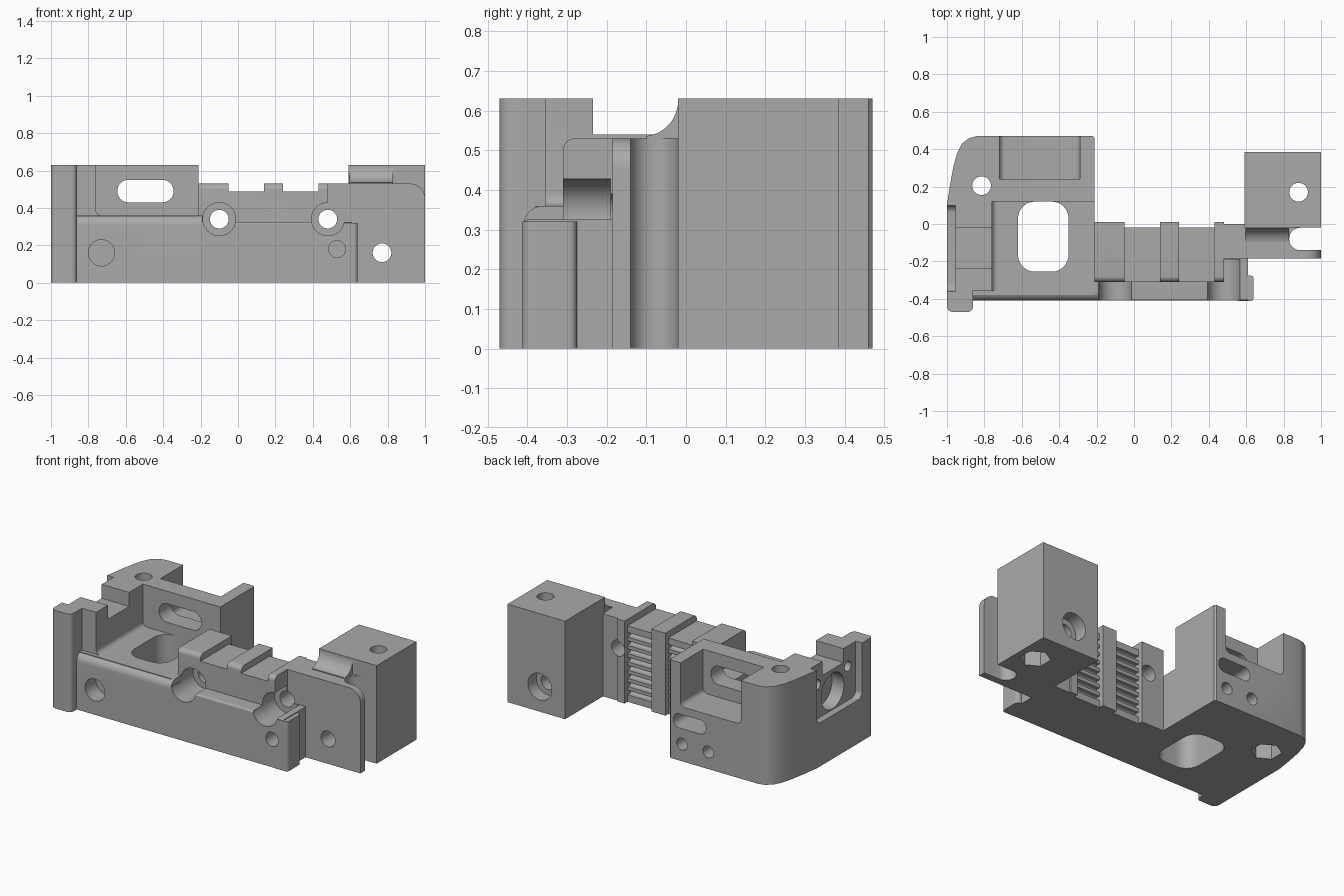
import bpy, bmesh, math
from mathutils import Matrix

if "Cube" in bpy.data.objects:
    bpy.data.objects.remove(bpy.data.objects["Cube"], do_unlink=True)


def finish(bm, name):
    bmesh.ops.recalc_face_normals(bm, faces=bm.faces)
    me = bpy.data.meshes.new(name)
    bm.to_mesh(me)
    bm.free()
    ob = bpy.data.objects.new(name, me)
    bpy.context.scene.collection.objects.link(ob)
    return ob


def box(name, x, y, z, r=0, axis=2, pick=lambda c: True):
    """Box from ranges; edges along an axis that pass pick() are rounded."""
    bm = bmesh.new()
    bmesh.ops.create_cube(bm, size=1)
    for v in bm.verts:
        for i, (a, b) in enumerate((x, y, z)):
            v.co[i] = a if v.co[i] < 0 else b
    if r:
        edges = [e for e in bm.edges
                 if abs((e.verts[0].co - e.verts[1].co)[axis]) > 1e-5
                 and pick((e.verts[0].co + e.verts[1].co) / 2)]
        bmesh.ops.bevel(bm, geom=edges, offset=r, segments=8, profile=0.5, affect='EDGES')
    return finish(bm, name)


def cyl(name, axis, at, r, a, b, sides=48):
    """Cylinder along an axis from a to b; at holds the other two coordinates."""
    bm = bmesh.new()
    bmesh.ops.create_cone(bm, cap_ends=True, segments=sides, radius1=r, radius2=r, depth=b - a)
    turn = {0: Matrix.Rotation(math.pi / 2, 3, 'Y'),
            1: Matrix.Rotation(math.pi / 2, 3, 'X'), 2: Matrix.Identity(3)}[axis]
    pos = list(at)
    pos.insert(axis, (a + b) / 2)
    bmesh.ops.transform(bm, matrix=Matrix.Translation(pos) @ turn.to_4x4(), verts=bm.verts)
    return finish(bm, name)


def prism(name, outline, z0, z1):
    bm = bmesh.new()
    face = bm.faces.new([bm.verts.new((x, y, z0)) for x, y in outline])
    top = bmesh.ops.extrude_face_region(bm, geom=[face])["geom"]
    for v in top:
        if isinstance(v, bmesh.types.BMVert):
            v.co.z = z1
    return finish(bm, name)


def combine(target, tool, how='DIFFERENCE'):
    mod = target.modifiers.new(how, 'BOOLEAN')
    mod.operation, mod.solver, mod.object = how, 'EXACT', tool
    bpy.context.view_layer.update()
    me = bpy.data.meshes.new_from_object(target.evaluated_get(bpy.context.evaluated_depsgraph_get()))
    target.modifiers.clear()
    target.data = me
    bpy.data.objects.remove(tool, do_unlink=True)


TOP, DECK = 0.63, 0.36

# Left mount with a curved rear corner
body = prism("carriage_body", [(-1, -0.38), (-0.21, -0.38), (-0.21, 0.46), (-0.22, 0.47), (-0.84, 0.47),
                               (-0.88, 0.46), (-0.92, 0.43), (-0.945, 0.38), (-0.965, 0.31),
                               (-0.985, 0.2), (-1, 0.1)], 0, TOP)
combine(body, box("deck_cut", (-0.76, 0), (-0.6, 0.12), (DECK, 1), 0.03, 1, lambda c: c.z < 0.5))
combine(body, box("front_step_cut", (-0.86, 0), (-0.6, -0.355), (DECK, 1)))
combine(body, box("wall_notch", (-1.1, -0.7), (-0.235, -0.02), (0.54, 1)))

# Solid parts joined to the mount
solids = [
    box("front_tab", (-1, -0.86), (-0.47, -0.3), (0, TOP), 0.03, 2, lambda c: c.y < -0.4),
    box("left_front_rail", (-0.9, -0.19), (-0.41, -0.3), (0, DECK), 0.05, 0,
        lambda c: c.y < -0.4 and c.z > 0.1),
    box("front_rail", (-0.25, 0.61), (-0.41, -0.17), (0, 0.325), 0.012, 0,
        lambda c: c.y < -0.4 and c.z > 0.1),
    box("rail_end", (0.55, 0.64), (-0.412, -0.275), (0, 0.32), 0.02, 2, lambda c: c.x > 0.6),
    box("belt_clamp", (-0.21, 0.48), (-0.31, 0.01), (0, 0.53), 0.03, 0,
        lambda c: c.y < -0.2 and c.z > 0.3),
    box("right_arm", (0.4, 1), (-0.185, 0), (0, 0.53), 0.08, 1,
        lambda c: c.x > 0.9 and c.z > 0.3),
    box("end_block", (0.59, 1), (-0.02, 0.385), (0, TOP)),
]
for part in solids:
    combine(body, part, 'UNION')
fillet = box("block_fillet", (0.595, 0.83), (-0.1, -0.01), (0.52, TOP - 0.002))
combine(fillet, cyl("fillet_cut", 0, (-0.11, 0.625), 0.09, 0, 2))
combine(body, fillet, 'UNION')

# Belt clamp: lowered saddles and toothed belt grip on the rear
cutters = []
for x0, x1 in ((-0.05, 0.14), (0.24, 0.43)):
    cutters.append(box("saddle_cut", (x0, x1), (-0.6, 0.2), (0.488, 1)))
    cutters.append(box("belt_channel", (x0, x1), (-0.02, 0.2), (-0.1, 1)))
    for i in range(8):
        z = 0.045 + i * 0.053
        cutters.append(box("tooth_gap", (x0, x1), (-0.055, 0.1), (z, z + 0.03), 0.012, 0,
                           lambda c: c.y < 0))

# Clamp bolt holes with wide front counterbores
for x in (-0.1, 0.48):
    cutters.append(cyl("bolt_hole", 1, (x, 0.34), 0.05, -0.6, 0.1))
    cutters.append(cyl("bolt_head_bore", 1, (x, 0.34), 0.088, -0.6, -0.19))

# Blind holes on the front, cross hole in the arm and block
cutters += [
    cyl("front_blind_hole", 1, (-0.73, 0.16), 0.07, -0.6, -0.3),
    cyl("rail_blind_hole", 1, (0.53, 0.18), 0.045, -0.6, -0.3),
    cyl("cross_hole", 1, (0.77, 0.16), 0.05, -0.6, 0.6),
    cyl("cross_bore", 1, (0.77, 0.16), 0.085, 0.3, 0.6),
    box("rod_slot", (0.83, 1.2), (-0.14, -0.02), (-0.1, 0.8), 0.058, 2, lambda c: c.x < 0.9),
]

# Vertical bolt holes with hexagonal nut pockets below
for x, y in ((-0.815, 0.205), (0.88, 0.17)):
    cutters.append(cyl("vertical_hole", 2, (x, y), 0.05, -0.1, 0.8))
    cutters.append(cyl("nut_pocket", 2, (x, y), 0.09, -0.1, 0.1, 6))

# Central window, rear pocket, cable slot and rear fixing holes
cutters += [
    box("window", (-0.62, -0.35), (-0.255, 0.12), (-0.1, 0.5), 0.09),
    box("rear_pocket", (-0.72, -0.29), (0.24, 0.6), (0.35, 0.8), 0.03, 1, lambda c: c.z < 0.5),
    box("cable_slot", (-0.645, -0.345), (0, 0.3), (0.43, 0.55), 0.058, 1),
    box("rear_slot", (-0.47, -0.24), (0.25, 0.6), (0.21, 0.3), 0.04, 1),
    cyl("rear_hole", 1, (-0.3, 0.11), 0.038, 0.3, 0.6),
    cyl("rear_hole", 1, (-0.487, 0.11), 0.038, 0.3, 0.6),
]

# Motor seat on the left side
cutters += [
    box("motor_recess", (-1.1, -0.955), (-0.36, 0.1), (0.28, 0.8), 0.04, 0, lambda c: c.z < 0.5),
    cyl("motor_boss", 0, (-0.125, 0.4), 0.115, -1.1, -0.87),
]
for y in (-0.28, 0.03):
    cutters.append(cyl("motor_screw_hole", 0, (y, 0.5), 0.032, -1.1, -0.85))

for tool in cutters:
    combine(body, tool)

# Single grey plastic
grey = bpy.data.materials.new("grey_plastic")
grey.use_nodes = True
colour = (0.4, 0.4, 0.4, 1)
grey.diffuse_color = colour
grey.node_tree.nodes["Principled BSDF"].inputs["Base Color"].default_value = colour
body.data.materials.clear()
body.data.materials.append(grey)
for face in body.data.polygons:
    face.material_index = 0

bpy.ops.object.select_all(action='DESELECT')
body.select_set(True)
bpy.context.view_layer.objects.active = body
bpy.ops.object.shade_smooth_by_angle(angle=math.radians(30))
